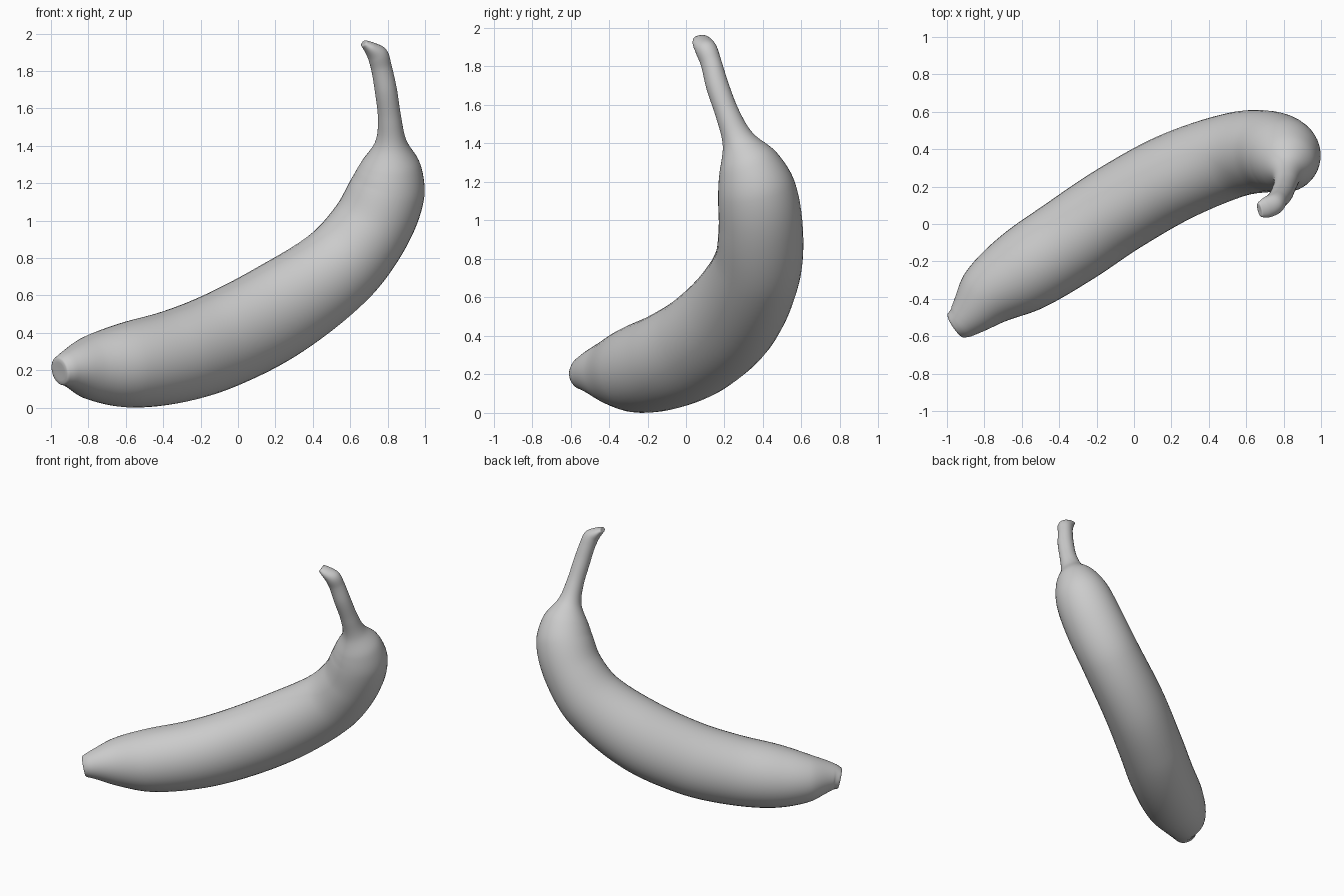
import bpy, bmesh, math
from mathutils import Vector

if "Cube" in bpy.data.objects:
    bpy.data.objects.remove(bpy.data.objects["Cube"])

# Stations along the fruit: centre x, y, z, in-plane radius, sideways radius
STATIONS = [
    (-0.951, -0.543, 0.195, 0.076, 0.078),
    (-0.893, -0.502, 0.209, 0.108, 0.108),
    (-0.79, -0.387, 0.213, 0.172, 0.170),
    (-0.60, -0.258, 0.226, 0.227, 0.222),
    (-0.34, -0.090, 0.273, 0.252, 0.236),
    (-0.09, 0.078, 0.360, 0.264, 0.236),
    (0.22, 0.252, 0.522, 0.264, 0.233),
    (0.54, 0.370, 0.752, 0.236, 0.224),
    (0.71, 0.388, 0.965, 0.216, 0.220),
    (0.800, 0.365, 1.165, 0.202, 0.202),
    (0.818, 0.321, 1.30, 0.160, 0.157),
    (0.818, 0.270, 1.42, 0.084, 0.086),
    (0.81, 0.217, 1.55, 0.062, 0.063),
    (0.79, 0.163, 1.70, 0.059, 0.059),
    (0.766, 0.130, 1.82, 0.056, 0.054),
    (0.746, 0.106, 1.885, 0.055, 0.057),
    (0.707, 0.087, 1.922, 0.036, 0.054),
    (0.676, 0.077, 1.945, 0.021, 0.042),
]
PLANE_NORMAL = Vector((0.54, -0.855, -0.315)).normalized()   # plane the fruit bends in
SIDES, STEPS = 40, 8
CAP = [(0.35, 0.005), (0.65, 0.006), (0.9, 0.005)]           # end caps: scale, offset


def interpolate(rows):
    """Smooth curve through the stations, centres and radii together."""
    s = [0.0]
    for p, q in zip(rows, rows[1:]):
        s.append(s[-1] + (Vector(q[:3]) - Vector(p[:3])).length)
    n, out = len(rows), []

    def slope(i, c):
        lo, hi = max(i - 1, 0), min(i + 1, n - 1)
        return (rows[hi][c] - rows[lo][c]) / (s[hi] - s[lo])

    for i in range(n - 1):
        h = s[i + 1] - s[i]
        for k in range(STEPS):
            t = k / STEPS
            out.append([rows[i][c] * (2*t**3 - 3*t**2 + 1) + slope(i, c) * h * (t**3 - 2*t**2 + t)
                        + rows[i + 1][c] * (3*t**2 - 2*t**3) + slope(i + 1, c) * h * (t**3 - t**2)
                        for c in range(5)])
    return out + [list(rows[-1])]


def add_ring(bm, centre, tangent, a, b):
    """Elliptical section square to the path."""
    side = (PLANE_NORMAL - tangent * PLANE_NORMAL.dot(tangent)).normalized()
    up = tangent.cross(side)
    angles = [2 * math.pi * k / SIDES for k in range(SIDES)]
    return [bm.verts.new(centre + up * a * math.cos(t) + side * b * math.sin(t)) for t in angles]


# Path centres, with section directions averaged so the inner bend stays smooth
samples = interpolate(STATIONS)
centres = [Vector(r[:3]) for r in samples]
last = len(samples) - 1
tangents = []
for i in range(last + 1):
    w = max(1, min(i, last - i, 7))
    tangents.append((centres[min(i + w, last)] - centres[max(i - w, 0)]).normalized())

# Banana skin: loft of rings with a rounded cap at both ends
bm = bmesh.new()
rings = [add_ring(bm, centres[0] - tangents[0] * o, tangents[0],
                  samples[0][3] * k, samples[0][4] * k) for k, o in CAP]
rings += [add_ring(bm, c, t, r[3], r[4]) for c, t, r in zip(centres, tangents, samples)]
rings += [add_ring(bm, centres[-1] + tangents[-1] * o, tangents[-1],
                   samples[-1][3] * k, samples[-1][4] * k) for k, o in reversed(CAP)]
for r0, r1 in zip(rings, rings[1:]):
    for k in range(SIDES):
        j = (k + 1) % SIDES
        bm.faces.new((r0[k], r0[j], r1[j], r1[k]))
bm.faces.new(rings[0])
bm.faces.new(rings[-1])
bmesh.ops.recalc_face_normals(bm, faces=bm.faces)
for f in bm.faces:
    f.smooth = True
mesh = bpy.data.meshes.new("banana")
bm.to_mesh(mesh)
bm.free()
banana = bpy.data.objects.new("banana", mesh)
bpy.context.collection.objects.link(banana)
